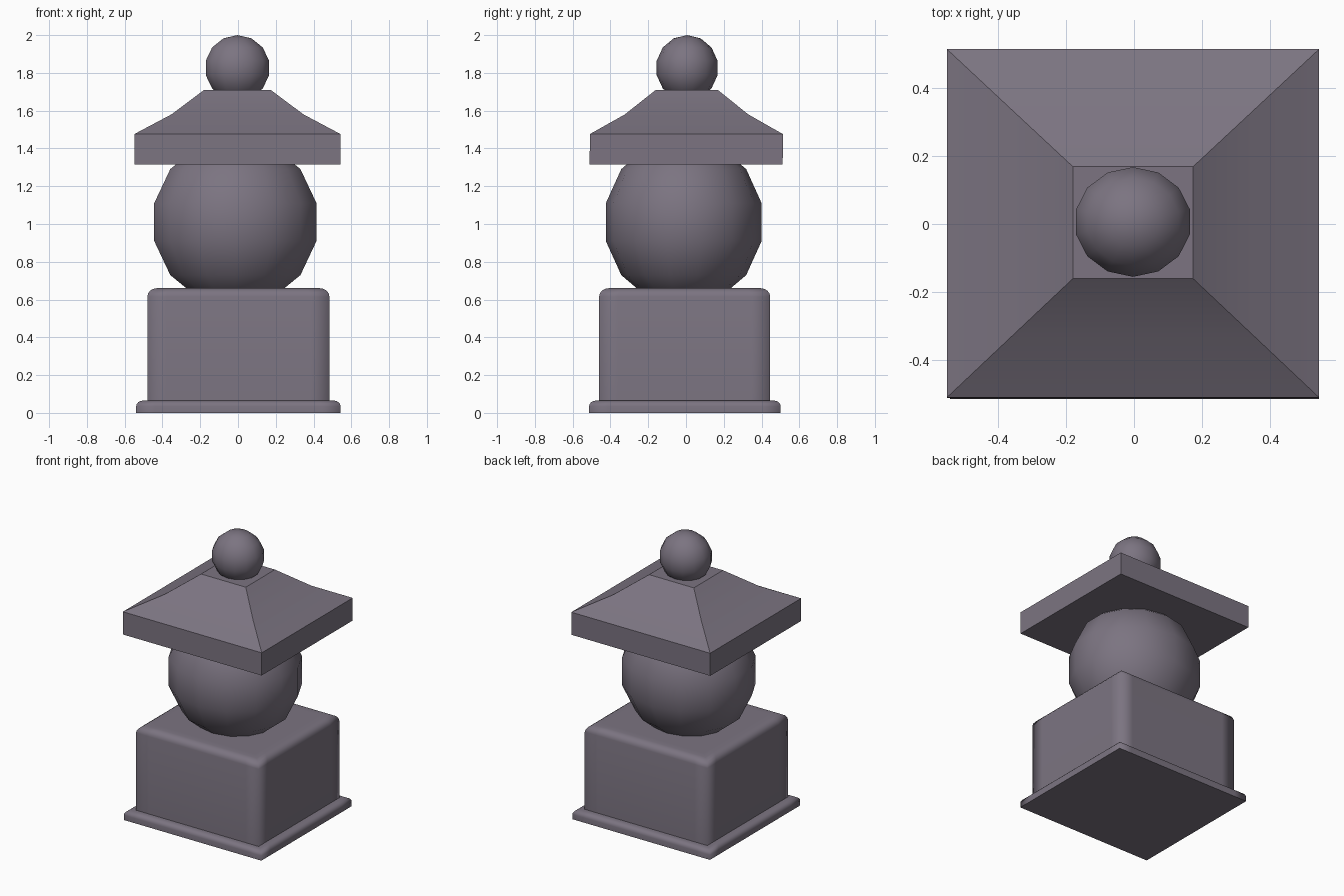
import bpy
import math

if "Cube" in bpy.data.objects:
    bpy.data.objects.remove(bpy.data.objects["Cube"])

stone = bpy.data.materials.new("stone")
stone.diffuse_color = (0.2, 0.175, 0.22, 1)
stone.use_nodes = True
stone.node_tree.nodes["Principled BSDF"].inputs["Base Color"].default_value = stone.diffuse_color


def loft(name, rings, angle=None):
    """Skin stacked counter-clockwise rings; one-point rings become poles."""
    verts, faces, starts = [], [], []
    for r in rings:
        starts.append(len(verts))
        verts += r
    for k in range(len(rings) - 1):
        a, b = starts[k], starts[k + 1]
        na, nb = len(rings[k]), len(rings[k + 1])
        n = max(na, nb)
        for i in range(n):
            j = (i + 1) % n
            if na == 1:
                faces.append((a, b + j, b + i))
            elif nb == 1:
                faces.append((a + i, a + j, b))
            else:
                faces.append((a + i, a + j, b + j, b + i))
    flat = -1
    if len(rings[0]) > 1:
        flat = len(faces)
        faces.append(tuple(reversed(range(len(rings[0])))))
    if len(rings[-1]) > 1:
        faces.append(tuple(range(starts[-1], len(verts))))
    me = bpy.data.meshes.new(name)
    me.from_pydata(verts, [], faces)
    for p in me.polygons:
        p.use_smooth = p.index != flat
    if angle:
        me.set_sharp_from_angle(angle=math.radians(angle))
    me.materials.append(stone)
    ob = bpy.data.objects.new(name, me)
    bpy.context.collection.objects.link(ob)
    return ob


def rect(cx, cy, hx, hy, z, inset=0.0):
    """Rectangular ring, optionally with support points beside each corner."""
    pts = []
    corners = [(-1, -1), (1, -1), (1, 1), (-1, 1)]
    for i, (x, y) in enumerate(corners):
        pts.append((cx + x * hx, cy + y * hy, z))
        if inset:
            nx, ny = corners[(i + 1) % 4]
            dx, dy = (nx - x) / 2, (ny - y) / 2
            px, py = cx + x * hx, cy + y * hy
            qx, qy = cx + nx * hx, cy + ny * hy
            pts.append((px + dx * inset, py + dy * inset, z))
            pts.append((qx - dx * inset, qy - dy * inset, z))
    return pts


def ball(name, centre, radii, segs=14, bands=7):
    cx, cy, cz = centre
    rx, ry, rz = radii
    rings = [[(cx, cy, cz - rz)]]
    for k in range(1, bands):
        lat = -math.pi / 2 + math.pi * k / bands
        c, z = math.cos(lat), cz + rz * math.sin(lat)
        rings.append([(cx + rx * c * math.cos(t), cy + ry * c * math.sin(t), z)
                      for t in (math.pi / 2 + 2 * math.pi * i / segs for i in range(segs))])
    rings.append([(cx, cy, cz + rz)])
    return loft(name, rings, 30)


def rounded_block(name, cx, cy, hx, hy, z0, z1, r_out, r_up, inset):
    """Block with square corners and a rounded top edge."""
    rings = [rect(cx, cy, hx, hy, z0, inset)]
    for i in range(5):
        t = math.pi / 2 * i / 4
        d = r_out * (1 - math.cos(t))
        rings.append(rect(cx, cy, hx - d, hy - d, z1 - r_up * (1 - math.sin(t)), inset))
    d = r_out + 0.04
    rings.append(rect(cx, cy, hx - d, hy - d, z1, inset))
    return loft(name, rings)


# Square foundation: plinth slab and block
rounded_block("plinth", 0.002, -0.006, 0.541, 0.507, 0, 0.065, 0.035, 0.03, 0.1)
rounded_block("base_block", 0.002, -0.007, 0.482, 0.453, 0.06, 0.66, 0.05, 0.045, 0.1)

# Round body
ball("round_body", (-0.014, -0.012, 1.01), (0.452, 0.423, 0.45))

# Roof with thick eave and gently curved slopes
roof = [(0.546, 0.511, 1.315), (0.546, 0.511, 1.476),
        (0.35, 0.327, 1.58), (0.176, 0.164, 1.71)]
loft("roof", [rect(-0.003, 0.001 + 0.001 * i, hx, hy, z)
              for i, (hx, hy, z) in enumerate(roof)], 30)

# Finial ball
ball("finial", (-0.003, 0.006, 1.826), (0.176, 0.165, 0.174))
